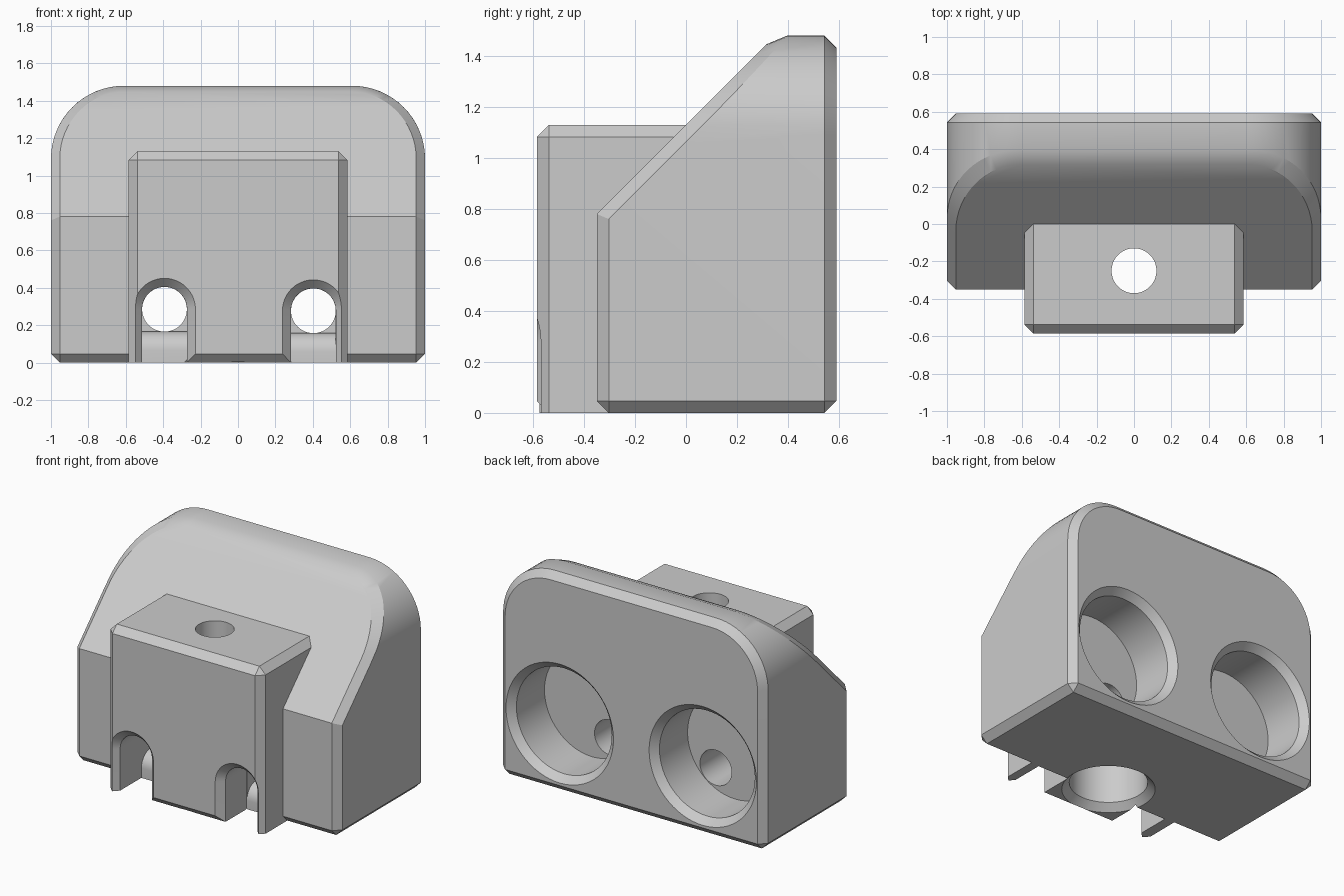
import bpy, bmesh
from math import sin, cos, pi, radians
from mathutils import Vector

cube = bpy.data.objects.get("Cube")
if cube:
    bpy.data.objects.remove(cube, do_unlink=True)

CH = 0.047           # chamfer width shared by all parts
FRONT, BACK = -0.35, 0.59
SEGS = 64

grey = bpy.data.materials.new("light_grey_plastic")
grey.use_nodes = True
colour = (0.6, 0.6, 0.6, 1)
grey.diffuse_color = colour
grey.node_tree.nodes["Principled BSDF"].inputs["Base Color"].default_value = colour


def finish(bm, name):
    bmesh.ops.recalc_face_normals(bm, faces=bm.faces)
    mesh = bpy.data.meshes.new(name)
    bm.to_mesh(mesh)
    bm.free()
    mesh.materials.append(grey)
    obj = bpy.data.objects.new(name, mesh)
    bpy.context.collection.objects.link(obj)
    return obj


def loft(sections):
    """Closed solid through matching loops of points."""
    bm = bmesh.new()
    loops = [[bm.verts.new(p) for p in s] for s in sections]
    for a, b in zip(loops, loops[1:]):
        for i in range(len(a)):
            j = (i + 1) % len(a)
            bm.faces.new((a[i], a[j], b[j], b[i]))
    bm.faces.new(loops[0])
    bm.faces.new(loops[-1])
    bmesh.ops.recalc_face_normals(bm, faces=bm.faces)
    return bm


def bore(rings, x, other, axis):
    """Round cutter; rings are (radius, distance along axis)."""
    sections = []
    for r, d in rings:
        loop = []
        for i in range(SEGS):
            u, v = r * cos(2 * pi * i / SEGS), r * sin(2 * pi * i / SEGS)
            loop.append((x + u, d, other + v) if axis == "y" else (x + u, other + v, d))
        sections.append(loop)
    return loft(sections)


def prism(profile, x0, x1):
    """Side profile (y, z) extruded along x."""
    return loft([[(x, y, z) for y, z in profile] for x in (x0, x1)])


def combine(target, other, operation):
    mod = target.modifiers.new("join", "BOOLEAN")
    mod.operation, mod.object, mod.solver = operation, other, "EXACT"
    bpy.context.view_layer.objects.active = target
    bpy.ops.object.modifier_apply(modifier=mod.name)
    bpy.data.objects.remove(other, do_unlink=True)


def cut(target, bm):
    cutter = finish(bm, "cutter")
    cutter.hide_render = True
    combine(target, cutter, "DIFFERENCE")


# Main body: round-shouldered slab with a sloping front
R, TOP, KNEE = 0.39, 1.48, 0.78
outline = [(-1, 0), (1, 0)]
for cx, start in ((1 - R, 0), (R - 1, pi / 2)):
    for i in range(17):
        a = start + i * pi / 32
        outline.append((cx + R * cos(a), TOP - R + R * sin(a)))
bm = loft([[(x, y, z) for x, z in outline] for y in (FRONT, BACK)])
cutting = bmesh.ops.bisect_plane(bm, geom=bm.verts[:] + bm.edges[:] + bm.faces[:],
                                 plane_co=(0, FRONT, KNEE), plane_no=(0, -1, 1),
                                 clear_outer=True)
rim = [e for e in cutting["geom_cut"] if isinstance(e, bmesh.types.BMEdge)]
bmesh.ops.edgeloop_fill(bm, edges=rim)
bmesh.ops.recalc_face_normals(bm, faces=bm.faces)


def is_knee(e):
    return all(abs(v.co.z - KNEE) < 0.002 and abs(v.co.y - FRONT) < 0.002 for v in e.verts)


sharp = [e for e in bm.edges if len(e.link_faces) == 2
         and e.calc_face_angle() > radians(25) and not is_knee(e)]
bmesh.ops.bevel(bm, geom=sharp, offset=CH, segments=1, affect="EDGES", clamp_overlap=False)
body = finish(bm, "mount_body")

# Front block with chamfered top and front corners
W, NOSE, LID = 0.585, -0.585, 1.13
bm = prism([(NOSE, 0), (0.15, 0), (0.15, LID), (NOSE, LID)], -W, W)
edges = []
for e in bm.edges:
    mid = (e.verts[0].co + e.verts[1].co) / 2
    on_front, on_top, on_side = mid.y < NOSE + 0.01, mid.z > LID - 0.01, abs(mid.x) > W - 0.01
    if on_front + on_top + on_side >= 2:
        edges.append(e)
bmesh.ops.bevel(bm, geom=edges, offset=CH, segments=1, affect="EDGES")
combine(body, finish(bm, "front_block"), "UNION")

# Chamfer under the middle of the front block
edge = NOSE + CH
cut(body, prism([(-0.7, edge + 0.7), (-0.7, -0.1), (edge + 0.1, -0.1)], -0.3, 0.3))

# Vertical screw hole with a wide socket below
cut(body, bore([(0.12, 0.2), (0.12, 1.3)], 0, -0.25, "z"))
cut(body, bore([(0.304, -0.01), (0.247, CH), (0.247, 0.35)], 0, -0.25, "z"))

# Rear sockets, through holes and the arched slots in front of them
HOLE, SLOT_END, FILLET = 0.12, -0.31, 0.1
for x, z, side in ((-0.393, 0.285, -1), (0.403, 0.277, 1)):
    cut(body, bore([(0.417, BACK + 0.012), (0.36, BACK - CH), (0.36, 0.24)],
                   side * 0.54, 0.47, "y"))
    arches = []
    for y, r in ((NOSE - 0.015, HOLE + CH + 0.013), (NOSE + CH, HOLE), (SLOT_END, HOLE)):
        arc = [(x + r * cos(i * pi / 32), y, z + r * sin(i * pi / 32)) for i in range(33)]
        arches.append(arc + [(x - r, y, -0.1), (x + r, y, -0.1)])
    cut(body, loft(arches))
    cut(body, bore([(HOLE - 0.0005, -0.4), (HOLE - 0.0005, 0.3)], x, z, "y"))
    # rounded lip where the hole turns down into the slot
    low = z - HOLE + 0.002
    lip = [(SLOT_END + FILLET * (1 - cos(i * pi / 16)), low - FILLET * (1 - sin(i * pi / 16)))
           for i in range(9)]
    cut(body, prism([(-0.4, low - FILLET)] + lip + [(SLOT_END + FILLET, z), (-0.4, z)],
                    x - HOLE + 0.001, x + HOLE - 0.001))

# Smooth the curved walls, keep the chamfers crisp
bpy.ops.object.select_all(action="DESELECT")
body.select_set(True)
bpy.context.view_layer.objects.active = body
bpy.ops.object.shade_smooth_by_angle(angle=radians(25))
